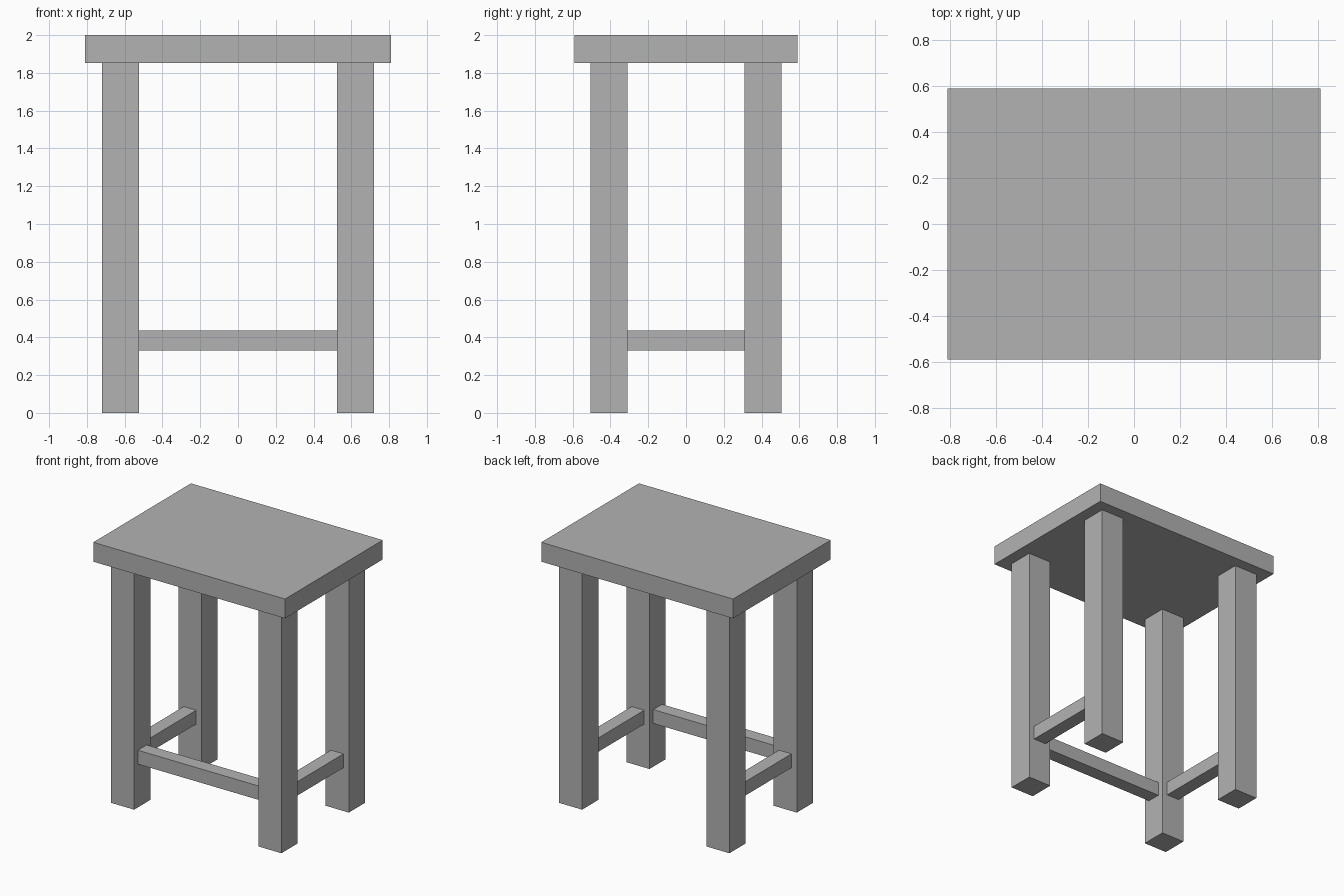
import bpy

# Remove the default cube only
cube = bpy.data.objects.get("Cube")
if cube:
    bpy.data.objects.remove(cube, do_unlink=True)

GREY = (0.448, 0.448, 0.448, 1.0)
grey = bpy.data.materials.new("plain_grey")
grey.use_nodes = True
grey.diffuse_color = GREY
grey.node_tree.nodes["Principled BSDF"].inputs["Base Color"].default_value = GREY


def box(name, center, size):
    """Add a flat-faced box with applied scale."""
    bpy.ops.mesh.primitive_cube_add(size=1, location=center)
    obj = bpy.context.object
    obj.name = name
    obj.scale = size
    bpy.ops.object.transform_apply(location=False, rotation=False, scale=True)
    obj.data.materials.append(grey)
    return obj


TOP_X, TOP_Y = 1.622, 1.18
HEIGHT, UNDERSIDE = 2.0, 1.852
LEG = 0.196
LEG_X, LEG_Y = 0.623, 0.407
RAIL, RAIL_Z = 0.106, 0.384

# Seat slab
box("seat", (0, 0, (HEIGHT + UNDERSIDE) / 2), (TOP_X, TOP_Y, HEIGHT - UNDERSIDE))

# Four square legs, and a rail between the legs on each side
for side, sx in (("left", 1), ("right", -1)):
    for end, sy in (("front", -1), ("back", 1)):
        box(f"{end}_{side}_leg", (sx * LEG_X, sy * LEG_Y, UNDERSIDE / 2),
            (LEG, LEG, UNDERSIDE))
    box(f"{side}_rail", (sx * LEG_X, 0, RAIL_Z), (RAIL, 2 * LEG_Y - LEG, RAIL))

# Single front rail; the back stays open
box("front_rail", (0, -LEG_Y, RAIL_Z), (2 * LEG_X - LEG, RAIL, RAIL))
